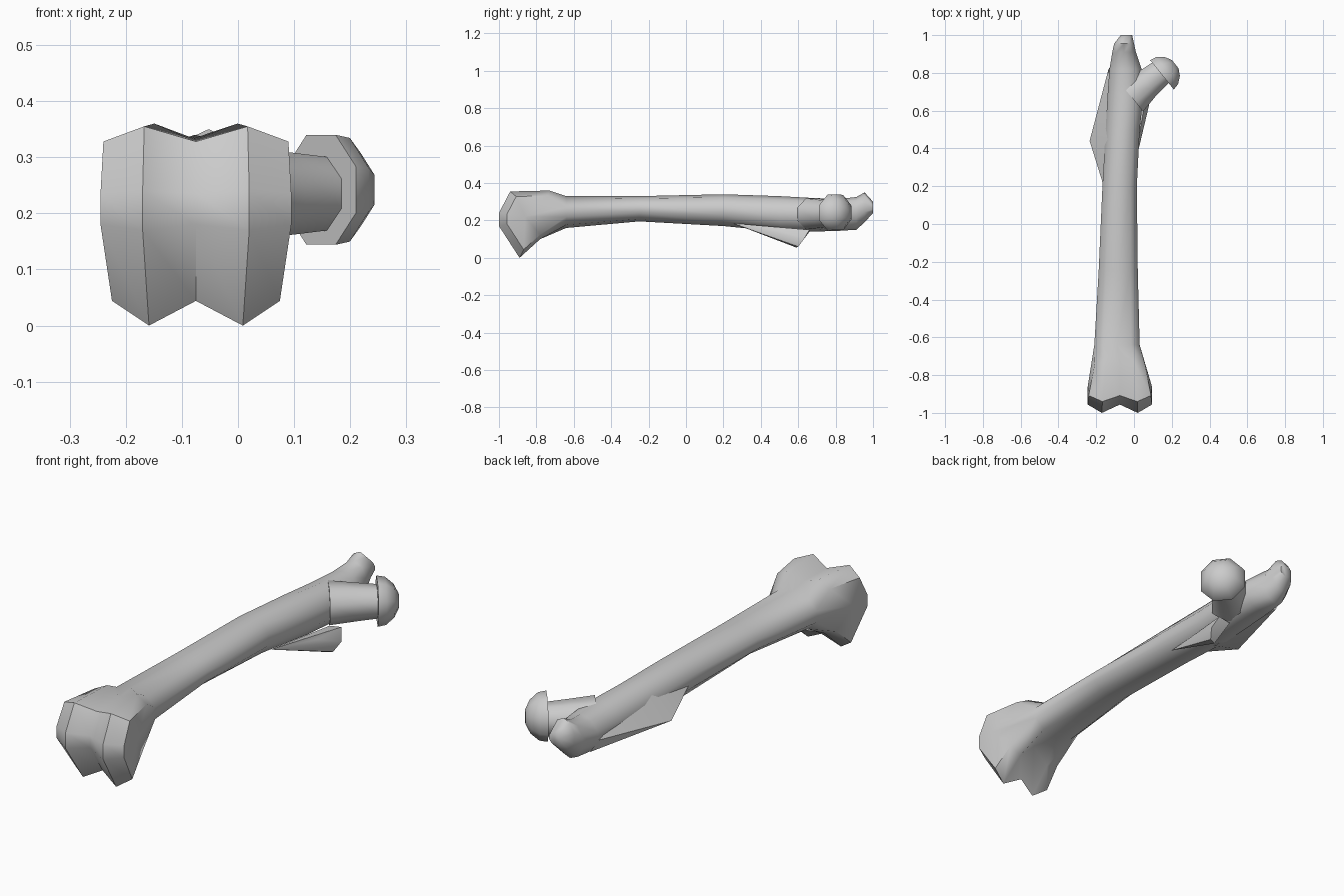
import bpy, bmesh, math
from mathutils import Vector

cube = bpy.data.objects.get("Cube")
if cube:
    bpy.data.objects.remove(cube)

bone = bpy.data.materials.new("bone grey")
bone.use_nodes = True
colour = (0.6, 0.6, 0.6, 1)
bone.diffuse_color = colour
bone.node_tree.nodes["Principled BSDF"].inputs["Base Color"].default_value = colour


def finish(name, bm, angle=50):
    """Turn a bmesh into a named, smooth shaded object."""
    bmesh.ops.recalc_face_normals(bm, faces=bm.faces)
    mesh = bpy.data.meshes.new(name)
    bm.to_mesh(mesh)
    bm.free()
    obj = bpy.data.objects.new(name, mesh)
    bpy.context.collection.objects.link(obj)
    mesh.materials.append(bone)
    bpy.ops.object.select_all(action="DESELECT")
    obj.select_set(True)
    bpy.context.view_layer.objects.active = obj
    bpy.ops.object.shade_smooth_by_angle(angle=math.radians(angle))
    return obj


def bridge(bm, a, b, closed=True):
    """Join two rows of vertices with quads."""
    count = len(a)
    for i in range(count if closed else count - 1):
        j = (i + 1) % count
        bm.faces.new((a[i], a[j], b[j], b[i]))


def hull(name, points):
    bm = bmesh.new()
    for p in points:
        bm.verts.new(p)
    bmesh.ops.convex_hull(bm, input=bm.verts)
    return finish(name, bm)


# Shaft: oval rings along y (y, left x, right x, bottom z, top z)
COLUMNS = 5
RINGS = [
    (-0.64, -0.21, 0.03, 0.16, 0.33),
    (-0.25, -0.187, 0.02, 0.195, 0.33),
    (0.2, -0.167, 0.015, 0.17, 0.34),
    (0.5, -0.15, 0.03, 0.14, 0.33),
    (0.68, -0.14, 0.05, 0.14, 0.32),
    (0.82, -0.13, 0.04, 0.145, 0.315),
    (0.91, -0.115, 0.01, 0.15, 0.325),
    (0.955, -0.105, 0.0, 0.19, 0.35),
    (1.0, -0.07, -0.01, 0.24, 0.3),
]
bm = bmesh.new()
loops = []
for y, left, right, low, high in RINGS:
    ring = []
    for k in range(2 * COLUMNS):
        a = math.radians(162 - 36 * k)
        x = (left + right) / 2 + (right - left) / 2 * math.cos(a) / math.cos(math.radians(18))
        z = (low + high) / 2 + (high - low) / 2 * math.sin(a)
        ring.append(bm.verts.new((x, y, z)))
    loops.append(ring)
for a, b in zip(loops, loops[1:]):
    bridge(bm, a, b)
bm.faces.new(loops[-1])

# Condyles: a curved profile repeated over five columns, with a central groove
MIDDLE = -0.075
CENTRE = Vector((-0.78, 0.22))
PROFILE = [  # y, z, width factor
    (-0.73, 0.36, 0.78), (-0.94, 0.355, 0.97), (-1.0, 0.24, 1),
    (-1.0, 0.17, 1), (-0.89, 0.0, 0.88), (-0.78, 0.1, 0.8),
]
WIDTHS = [-0.17, -0.095, 0, 0.095, 0.17]
SCALES = [0.8, 1, 0.8, 1, 0.8]
top, bottom = loops[0][:COLUMNS], loops[0][COLUMNS:][::-1]
rows = [top]
for index, (y, z, width) in enumerate(PROFILE):
    row = []
    for x, s in zip(WIDTHS, SCALES):
        p = CENTRE + (Vector((y, z)) - CENTRE) * s
        if x == 0 and index == len(PROFILE) - 1:
            p.y += 0.05     # notch between the condyles at the rear
        row.append(bm.verts.new((MIDDLE + x * width, p.x, p.y)))
    rows.append(row)
rows.append(bottom)
for a, b in zip(rows, rows[1:]):
    bridge(bm, a, b, closed=False)
for column, x in ((0, -0.245), (-1, 0.095)):
    hub = bm.verts.new((x, -0.86, 0.22))
    edge = [row[column] for row in rows]
    for a, b in zip(edge, edge[1:] + edge[:1]):
        bm.faces.new((a, b, hub))
finish("shaft_and_condyles", bm)

# Outer flange on the side of the shaft
hull("outer_flange", [
    (-0.235, 0.44, 0.19), (-0.16, 0.2, 0.25), (-0.135, 0.82, 0.22),
    (-0.11, 0.45, 0.315), (-0.09, 0.45, 0.15), (-0.11, 0.85, 0.17),
])

# Small nub with a ridge running down the shaft
hull("lesser_nub", [
    (0.08, 0.63, 0.1), (0.06, 0.6, 0.06), (0.03, 0.59, 0.055),
    (0.0, 0.5, 0.125), (0.045, 0.5, 0.15), (0.06, 0.66, 0.15),
    (0.0, 0.66, 0.14), (-0.01, 0.25, 0.185),
])

# Neck and ball head share one axis
AXIS = Vector((0.78, 0.63, 0)).normalized()
ACROSS = Vector((-AXIS.y, AXIS.x, 0))
UP = Vector((0, 0, 1))


def turned(name, origin, stations, sides, angle):
    """Loft round sections along the neck axis: distance, half width, half height."""
    bm = bmesh.new()
    rings = []
    for d, w, h in stations:
        ring = []
        for k in range(sides):
            a = math.tau * (k + 0.5) / sides
            ring.append(bm.verts.new(Vector(origin) + AXIS * d
                                     + ACROSS * w * math.cos(a) + UP * h * math.sin(a)))
        rings.append(ring)
    for a, b in zip(rings, rings[1:]):
        bridge(bm, a, b)
    bm.faces.new(rings[0])
    bm.faces.new(rings[-1])
    return finish(name, bm, angle)


turned("neck", (0.14, 0.8, 0.235),
       [(-0.2, 0.11, 0.09), (-0.09, 0.085, 0.08), (0.01, 0.075, 0.07)], 8, 50)
turned("ball_head", (0.148, 0.79, 0.242),
       [(0, 0.108, 0.106), (0.035, 0.1, 0.1), (0.07, 0.07, 0.07), (0.09, 0.03, 0.03)], 8, 50)
